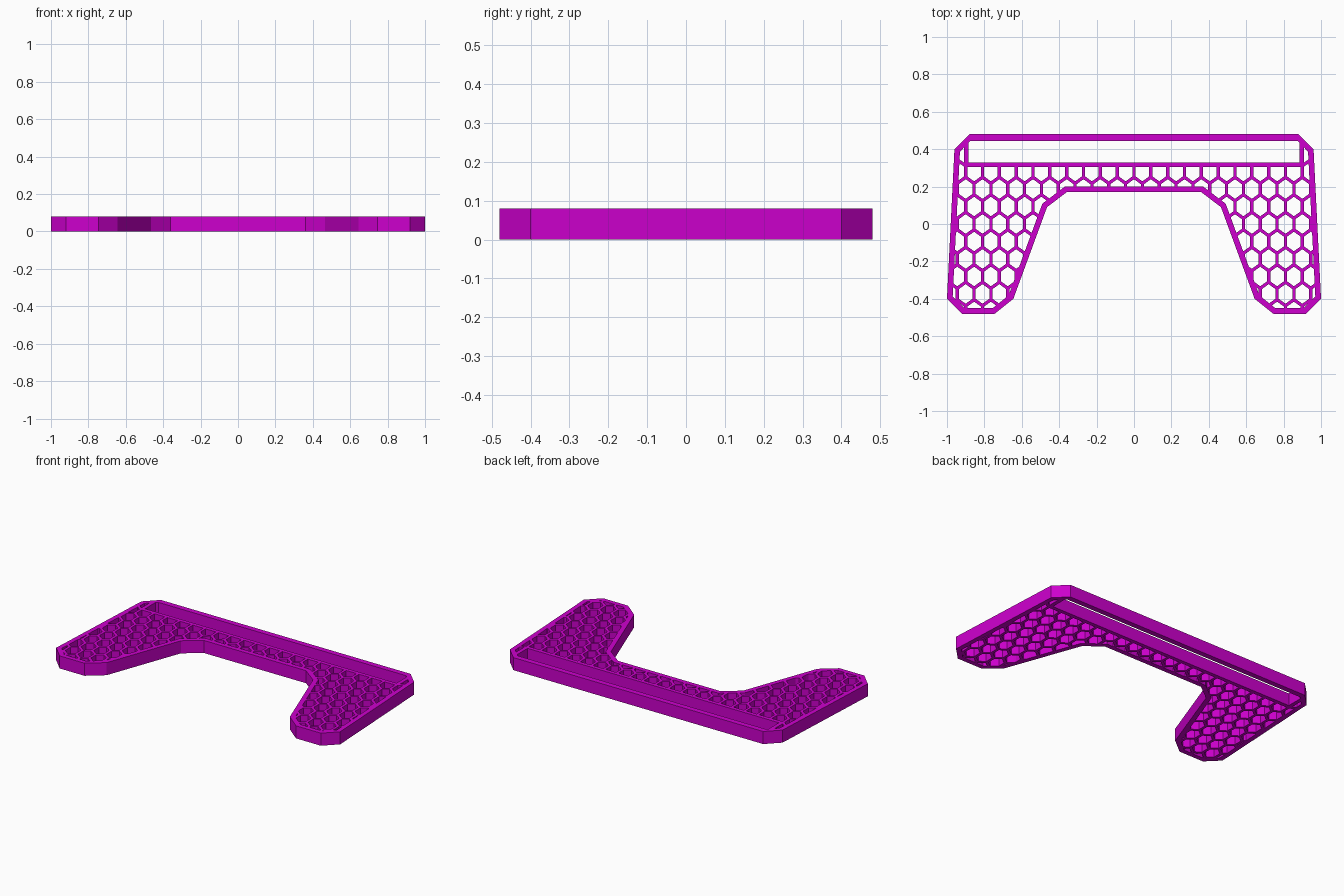
import bpy, bmesh, math
from mathutils import Vector

if "Cube" in bpy.data.objects:
    bpy.data.objects.remove(bpy.data.objects["Cube"])

HEIGHT = 0.08
WALL = 0.03
PX, PY = 0.09, 0.0935      # honeycomb column and row pitch
STRUT = 0.0175


def mirrored(half):
    """Close a left-half outline by mirroring it in x."""
    return half + [(-x, y) for x, y in reversed(half)]


def prisms(name, outlines, z0, z1):
    bm = bmesh.new()
    for pts in outlines:
        low = [bm.verts.new((x, y, z0)) for x, y in pts]
        face = bm.faces.new(low)
        up = bmesh.ops.extrude_face_region(bm, geom=[face])
        for v in up["geom"]:
            if isinstance(v, bmesh.types.BMVert):
                v.co.z = z1
    bmesh.ops.recalc_face_normals(bm, faces=bm.faces)
    me = bpy.data.meshes.new(name)
    bm.to_mesh(me)
    bm.free()
    ob = bpy.data.objects.new(name, me)
    bpy.context.collection.objects.link(ob)
    return ob


def boolean(target, tool, op):
    m = target.modifiers.new("cut", "BOOLEAN")
    m.operation, m.object, m.solver = op, tool, "EXACT"
    bpy.context.view_layer.objects.active = target
    bpy.ops.object.modifier_apply(modifier=m.name)
    bpy.data.objects.remove(tool)


def inset(pts, d):
    """Offset a counter-clockwise outline inward with mitred corners."""
    out, n = [], len(pts)
    for i in range(n):
        a, b, c = (Vector(pts[j % n]) for j in (i - 1, i, i + 1))
        u, v = (b - a).normalized(), (c - b).normalized()
        n1, n2 = Vector((-u.y, u.x)), Vector((-v.y, v.x))
        out.append(tuple(b + (n1 + n2) * d / (1 + n1.dot(n2))))
    return out


# Outer plate with the angled legs
outline = mirrored([(-0.88, 0.48), (-0.96, 0.40), (-1.0, -0.40), (-0.92, -0.48),
                    (-0.745, -0.48), (-0.645, -0.40), (-0.465, 0.09), (-0.36, 0.17)])
frame = prisms("honeycomb_bracket", [outline], 0, HEIGHT)

# Area the honeycomb may occupy: inside the rim, outside the slot border
inner = inset(outline, WALL)[1:8]
area = prisms("honeycomb_area", [mirrored([(-0.91, 0.305), (-0.91, 0.408)] + inner)],
              -0.05, 0.15)

# Hexagonal holes, in staggered rows
hexes = []
sx, sy = (PX - STRUT) / 2, (PY * 4 / 3 - STRUT * 1.15) / 2
for row in range(-6, 5):
    for col in range(-12, 13):
        cx = (col + (0.5 if row % 2 else 0)) * PX + 0.0
        cy = row * PY + 0.0
        hexes.append([(cx, cy + sy), (cx - sx, cy + sy / 2), (cx - sx, cy - sy / 2),
                      (cx, cy - sy), (cx + sx, cy - sy / 2), (cx + sx, cy + sy / 2)])
holes = prisms("hex_holes", hexes, -0.02, 0.12)
boolean(holes, area, "INTERSECT")
boolean(frame, holes, "DIFFERENCE")

# Long slot along the back
slot = prisms("slot", [mirrored([(-0.873, 0.445), (-0.885, 0.433), (-0.885, 0.33)])],
              -0.02, 0.12)
boolean(frame, slot, "DIFFERENCE")

mat = bpy.data.materials.new("magenta")
mat.diffuse_color = (0.61, 0.0, 0.61, 1)
mat.use_nodes = True
mat.node_tree.nodes["Principled BSDF"].inputs["Base Color"].default_value = mat.diffuse_color
frame.data.materials.clear()
frame.data.materials.append(mat)
for p in frame.data.polygons:
    p.material_index = 0
